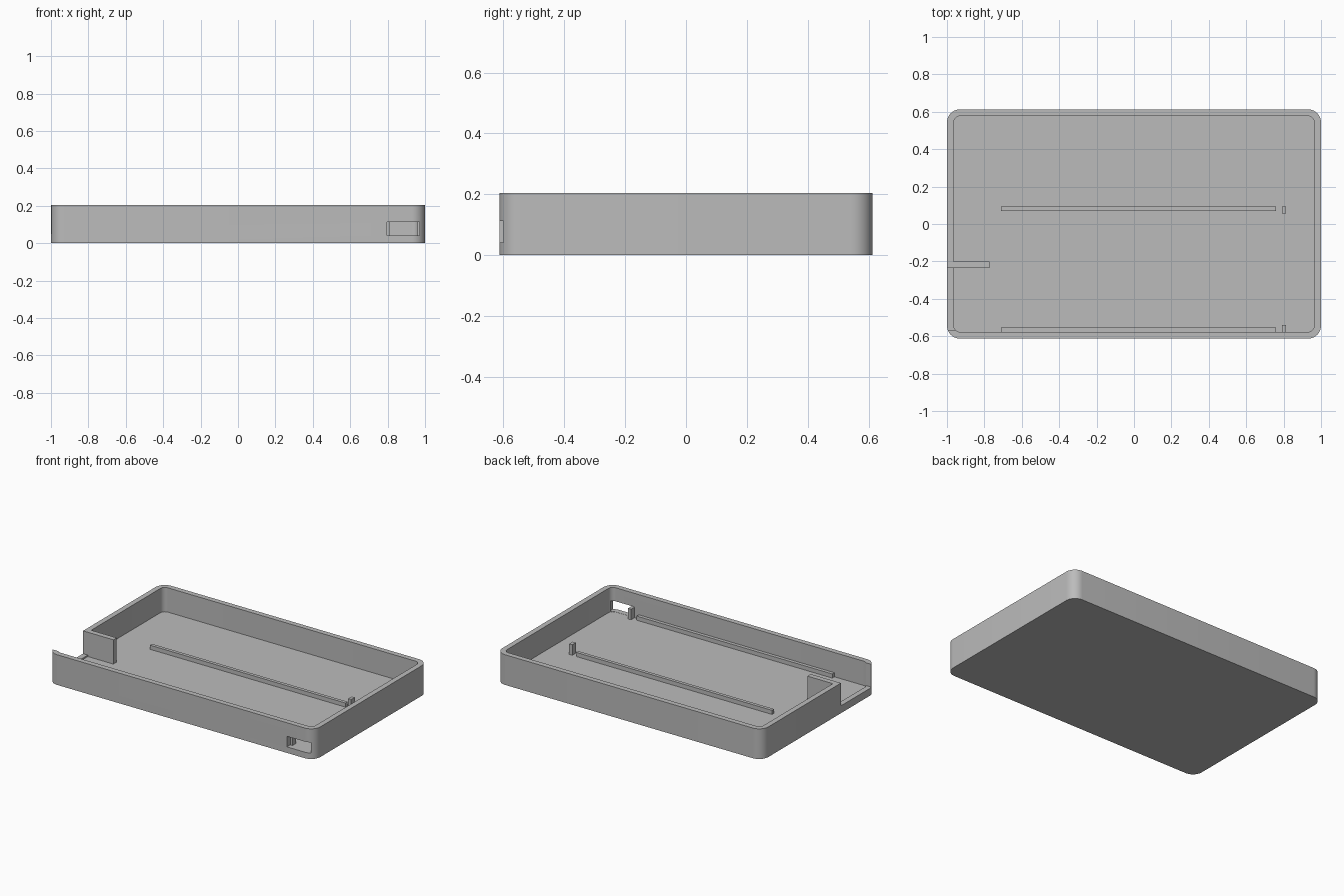
import bpy, bmesh
from math import sin, cos, pi, radians

if "Cube" in bpy.data.objects:
    bpy.data.objects.remove(bpy.data.objects["Cube"])

HALF_X, HALF_Y, HEIGHT = 1.0, 0.613, 0.205
WALL, FLOOR, RADIUS = 0.036, 0.04, 0.07
IN_X, IN_Y = HALF_X - WALL, HALF_Y - WALL

grey = bpy.data.materials.new("plain grey")
grey.use_nodes = True
grey.diffuse_color = (0.5, 0.5, 0.5, 1)
grey.node_tree.nodes["Principled BSDF"].inputs["Base Color"].default_value = (0.5, 0.5, 0.5, 1)


def prism(name, outline, z0, z1):
    """Extrude a counter-clockwise outline from z0 up to z1."""
    bm = bmesh.new()
    face = bm.faces.new([bm.verts.new((x, y, z0)) for x, y in outline])
    top = bmesh.ops.extrude_face_region(bm, geom=[face])["geom"]
    verts = [v for v in top if isinstance(v, bmesh.types.BMVert)]
    bmesh.ops.translate(bm, verts=verts, vec=(0, 0, z1 - z0))
    bmesh.ops.recalc_face_normals(bm, faces=bm.faces)
    mesh = bpy.data.meshes.new(name)
    bm.to_mesh(mesh)
    bm.free()
    mesh.materials.append(grey)
    obj = bpy.data.objects.new(name, mesh)
    bpy.context.collection.objects.link(obj)
    return obj


def box(name, x0, x1, y0, y1, z0, z1):
    return prism(name, [(x0, y0), (x1, y0), (x1, y1), (x0, y1)], z0, z1)


def rounded(hx, hy, r, steps=10):
    points = []
    for i, (sx, sy) in enumerate([(1, 1), (-1, 1), (-1, -1), (1, -1)]):
        for k in range(steps + 1):
            a = (i + k / steps) * pi / 2
            points.append((sx * (hx - r) + r * cos(a), sy * (hy - r) + r * sin(a)))
    return points


def select(obj):
    bpy.ops.object.select_all(action="DESELECT")
    obj.select_set(True)
    bpy.context.view_layer.objects.active = obj


def cut(target, cutter):
    cutter.hide_render = True
    mod = target.modifiers.new("cut", "BOOLEAN")
    mod.operation, mod.solver, mod.object = "DIFFERENCE", "EXACT", cutter
    select(target)
    bpy.ops.object.modifier_apply(modifier=mod.name)
    bpy.data.objects.remove(cutter)


# Tray shell: hollow, with an open side gap and a small front window
tray = prism("tray_shell", rounded(HALF_X, HALF_Y, RADIUS), 0, HEIGHT)
cut(tray, prism("cavity_cutter", rounded(IN_X, IN_Y, RADIUS - WALL), FLOOR, 0.3))
cut(tray, box("gap_cutter", -1.1, -0.955, -0.566, -0.236, 0.05, 0.3))
cut(tray, box("window_cutter", 0.797, 0.97, -0.7, -0.56, FLOOR + 0.001, 0.113))
select(tray)
bpy.ops.object.shade_smooth_by_angle(angle=radians(30))

# Partition reaching in from the side gap
box("partition_wall", -0.97, -0.772, -0.236, -0.2, FLOOR - 0.01, HEIGHT)

# Two low rails, each with an end stop post
for side, rail_y, post_y in [("front", -IN_Y, -IN_Y), ("back", 0.07, 0.055)]:
    box(side + "_rail", -0.712, 0.76, rail_y, rail_y + 0.023, FLOOR - 0.01, 0.068)
    box(side + "_stop_post", 0.79, 0.813, post_y, post_y + 0.038, FLOOR - 0.01, 0.112)
